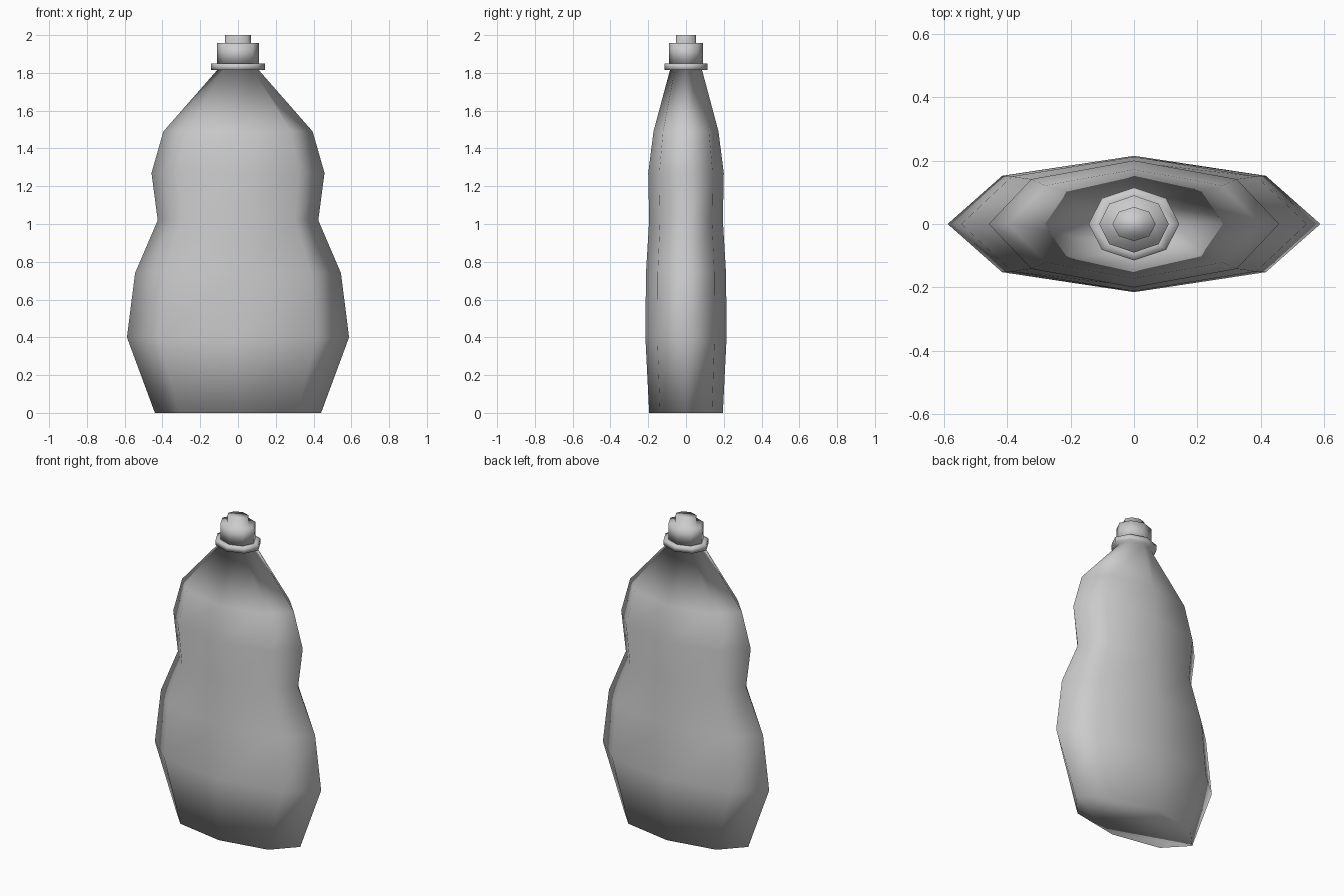
import bpy
import bmesh
from math import cos, sin, tau

SIDES = 8

cube = bpy.data.objects.get("Cube")
if cube:
    bpy.data.objects.remove(cube, do_unlink=True)

grey = bpy.data.materials.new("pale_grey_plastic")
grey.use_nodes = True
colour = (0.6, 0.6, 0.6, 1)
grey.diffuse_color = colour
grey.node_tree.nodes["Principled BSDF"].inputs["Base Color"].default_value = colour


def loft(name, profile):
    """Join flattened octagonal rings given as (z, half width, half depth)."""
    bm = bmesh.new()
    rings = []
    for z, rx, ry in profile:
        rings.append([bm.verts.new((rx * cos(tau * i / SIDES), ry * sin(tau * i / SIDES), z))
                      for i in range(SIDES)])
    for low, high in zip(rings, rings[1:]):
        for i in range(SIDES):
            j = (i + 1) % SIDES
            bm.faces.new((low[i], low[j], high[j], high[i]))
    bm.faces.new(rings[0][::-1])
    bm.faces.new(rings[-1])
    for face in bm.faces:
        face.smooth = True
    mesh = bpy.data.meshes.new(name)
    bm.to_mesh(mesh)
    bm.free()
    mesh.materials.append(grey)
    obj = bpy.data.objects.new(name, mesh)
    bpy.context.collection.objects.link(obj)
    return obj


# Pinched bottle body, running up into the neck collar
loft("bottle_body", [
    (0.00, 0.44, 0.195),
    (0.40, 0.588, 0.215),
    (0.74, 0.545, 0.212),
    (1.02, 0.425, 0.195),
    (1.27, 0.458, 0.2),
    (1.49, 0.395, 0.172),
    (1.815, 0.11, 0.085),
    (1.815, 0.143, 0.115),
    (1.85, 0.143, 0.115),
    (1.85, 0.11, 0.09),
])

# Stepped cap with a small nozzle on top
loft("cap", [
    (1.85, 0.11, 0.09),
    (1.957, 0.11, 0.09),
    (1.957, 0.068, 0.054),
    (2.00, 0.068, 0.054),
])
